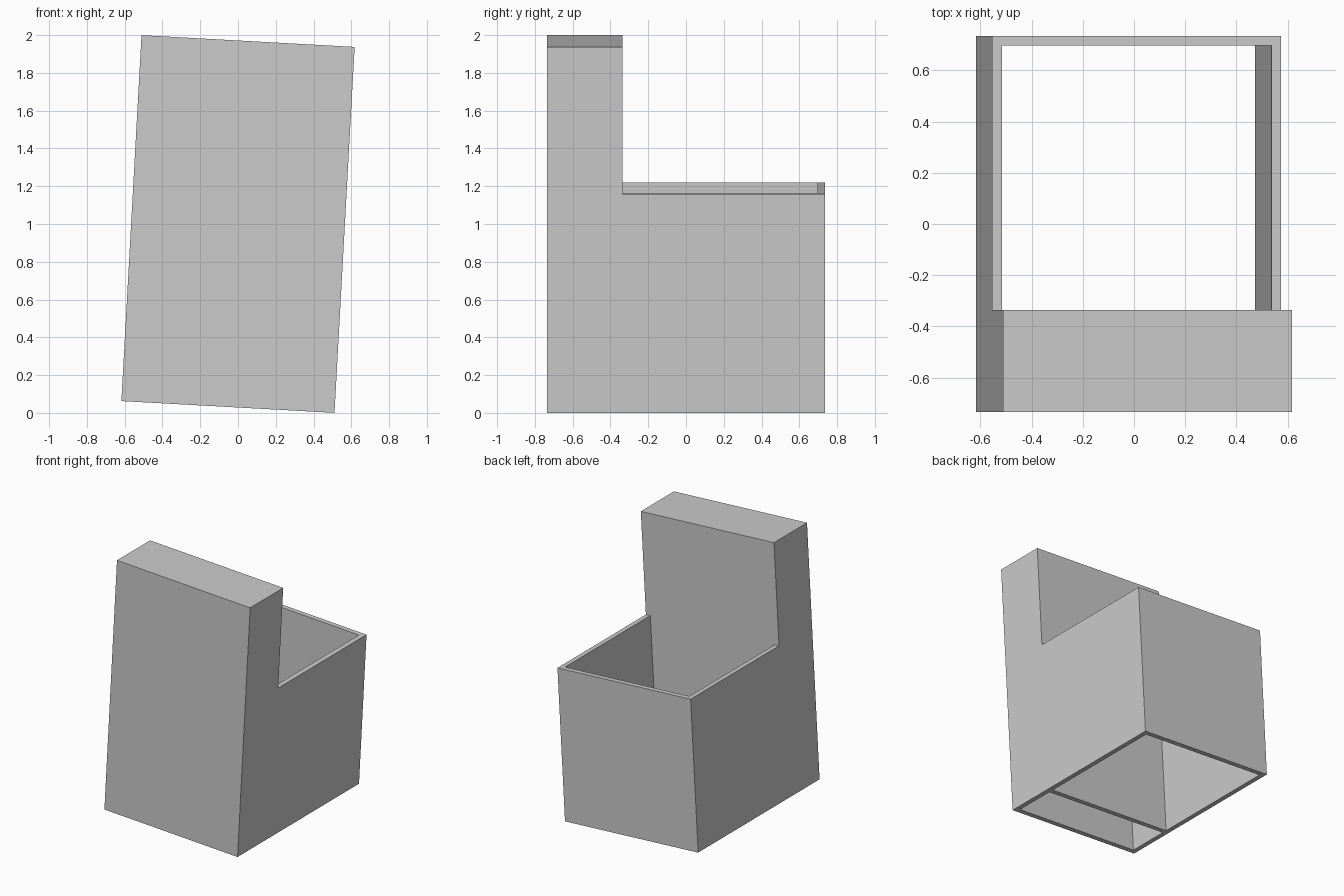
import bpy, bmesh, math
from mathutils import Matrix, Vector

cube = bpy.data.objects.get("Cube")
if cube:
    bpy.data.objects.remove(cube, do_unlink=True)

WIDTH, HEIGHT, DEPTH = 1.13, 1.94, 1.47
WALL = 0.038
BIN_TOP = 1.16          # height of the open rear bin
FRONT, BACK = -DEPTH / 2, DEPTH / 2
STEP = FRONT + 0.4      # rear face of the tall front column

grey = bpy.data.materials.new("light grey")
grey.use_nodes = True
color = (0.6, 0.6, 0.6, 1)
grey.diffuse_color = color
grey.node_tree.nodes["Principled BSDF"].inputs["Base Color"].default_value = color


def finish(name, bm):
    bmesh.ops.recalc_face_normals(bm, faces=bm.faces)
    mesh = bpy.data.meshes.new(name)
    bm.to_mesh(mesh)
    bm.free()
    mesh.materials.append(grey)
    obj = bpy.data.objects.new(name, mesh)
    bpy.context.collection.objects.link(obj)
    return obj


def box(name, y0, y1, z0, z1, width):
    bm = bmesh.new()
    place = Matrix.Translation((0, (y0 + y1) / 2, (z0 + z1) / 2))
    size = Matrix.Diagonal((width, y1 - y0, z1 - z0, 1))
    bmesh.ops.create_cube(bm, size=1, matrix=place @ size)
    return finish(name, bm)


# L-shaped side profile extruded across the width
profile = [(FRONT, 0), (BACK, 0), (BACK, BIN_TOP),
           (STEP, BIN_TOP), (STEP, HEIGHT), (FRONT, HEIGHT)]
bm = bmesh.new()
side = bm.faces.new([bm.verts.new((-WIDTH / 2, y, z)) for y, z in profile])
grown = bmesh.ops.extrude_face_region(bm, geom=[side])
moved = [v for v in grown["geom"] if isinstance(v, bmesh.types.BMVert)]
bmesh.ops.translate(bm, verts=moved, vec=Vector((WIDTH, 0, 0)))
body = finish("hollow_body", bm)

# Rear bin runs right through; front column is open only underneath
inner = WIDTH - 2 * WALL
cutters = [
    box("bin_cutter", STEP, BACK - WALL, -0.2, BIN_TOP + 0.2, inner),
    box("column_cutter", FRONT + WALL, STEP - WALL, -0.2, HEIGHT - WALL, inner),
]
for cutter in cutters:
    cutter.hide_render = True
    cut = body.modifiers.new(cutter.name, "BOOLEAN")
    cut.operation, cut.solver, cut.object = "DIFFERENCE", "EXACT", cutter

bpy.context.view_layer.objects.active = body
for cutter in cutters:
    bpy.ops.object.modifier_apply(modifier=cutter.name)
    bpy.data.objects.remove(cutter, do_unlink=True)

# Lean the whole body sideways about its centre
body.data.transform(Matrix.Translation((0, 0, -HEIGHT / 2)))
body.rotation_euler = (0, math.radians(3.15), 0)
body.location = (0, 0, 1)
